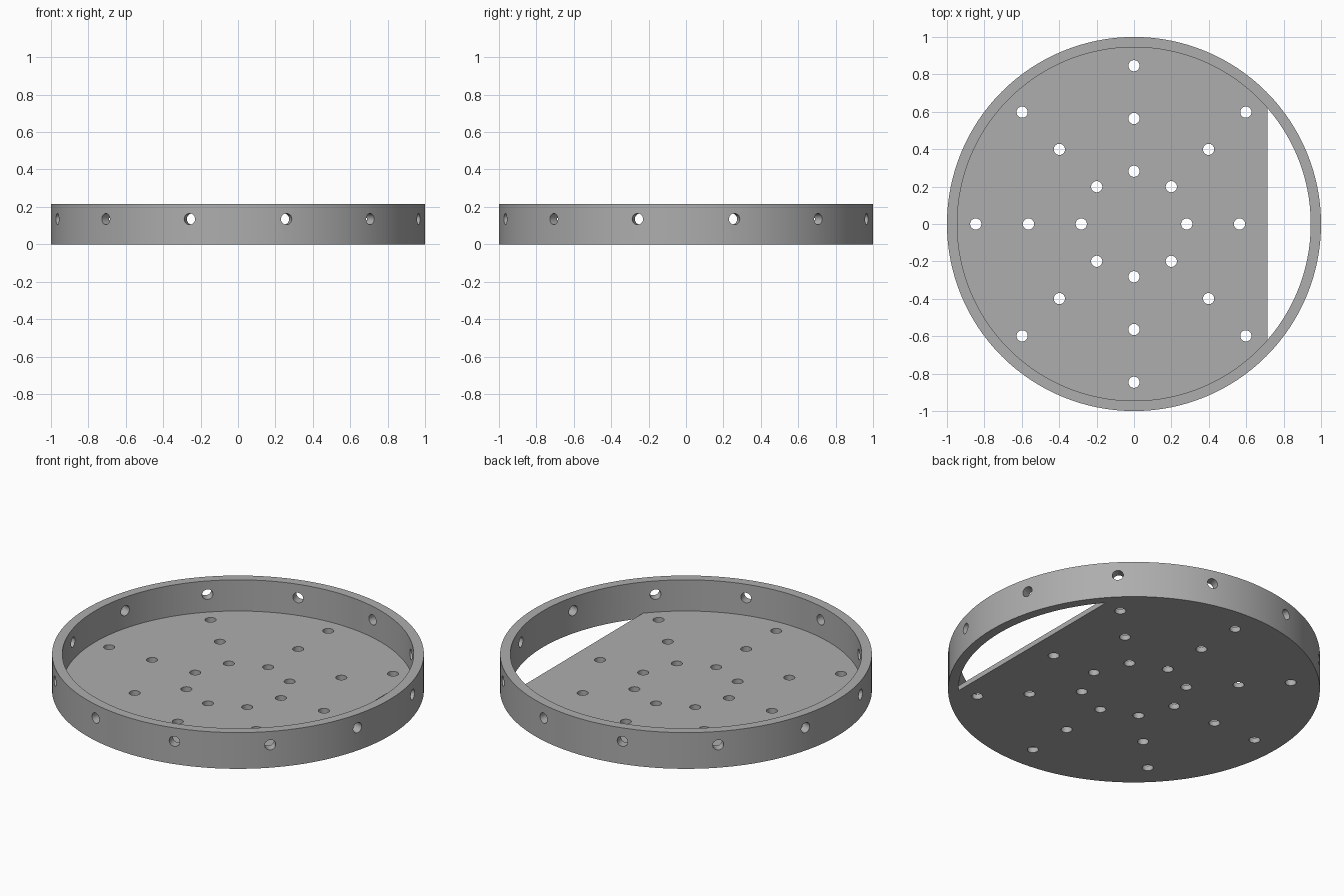
import bpy
import bmesh
from math import cos, sin, radians, pi
from mathutils import Matrix, Vector

OUTER, INNER, HEIGHT, FLOOR = 1.0, 0.945, 0.215, 0.03
CUT_X = 0.715
HOLE_R, WALL_HOLE_Z = 0.03, 0.135
HOLE_SPACING = 0.282

cube = bpy.data.objects.get("Cube")
if cube:
    bpy.data.objects.remove(cube)

grey = bpy.data.materials.new("plain grey")
grey.use_nodes = True
colour = (0.42, 0.42, 0.42, 1)
grey.diffuse_color = colour
grey.node_tree.nodes["Principled BSDF"].inputs["Base Color"].default_value = colour


def add_cylinder(bm, radius, bottom, top, segments=128, place=Matrix()):
    """Cylinder along local z, from bottom to top."""
    middle = Matrix.Translation((0, 0, (bottom + top) / 2))
    bmesh.ops.create_cone(bm, cap_ends=True, segments=segments, radius1=radius,
                          radius2=radius, depth=top - bottom, matrix=place @ middle)


def finish(bm, name):
    mesh = bpy.data.meshes.new(name)
    bm.to_mesh(mesh)
    bm.free()
    mesh.materials.append(grey)
    obj = bpy.data.objects.new(name, mesh)
    bpy.context.collection.objects.link(obj)
    return obj


def cut(target, cutter):
    cutter.hide_render = True
    mod = target.modifiers.new("cut", "BOOLEAN")
    mod.operation = "DIFFERENCE"
    mod.solver = "EXACT"
    mod.object = cutter
    bpy.context.view_layer.objects.active = target
    bpy.ops.object.modifier_apply(modifier=mod.name)
    bpy.data.objects.remove(cutter)


# Solid drum
bm = bmesh.new()
add_cylinder(bm, OUTER, 0, HEIGHT)
tray = finish(bm, "round_tray")

# Hollow above the floor
bm = bmesh.new()
add_cylinder(bm, INNER, FLOOR, HEIGHT + 0.1)
cut(tray, finish(bm, "cavity_cutter"))

# Segment opening on one side of the floor
bm = bmesh.new()
add_cylinder(bm, INNER, -0.1, HEIGHT + 0.1)
result = bmesh.ops.bisect_plane(bm, geom=bm.verts[:] + bm.edges[:] + bm.faces[:],
                                plane_co=(CUT_X, 0, 0), plane_no=(1, 0, 0), clear_inner=True)
bmesh.ops.holes_fill(bm, edges=[e for e in bm.edges if e.is_boundary])
bmesh.ops.recalc_face_normals(bm, faces=bm.faces[:])
cut(tray, finish(bm, "segment_cutter"))

# Floor holes: eight spokes of three, none in the opening
bm = bmesh.new()
for spoke in range(8):
    angle = spoke * pi / 4
    for step in (1, 2, 3):
        r = step * HOLE_SPACING
        x, y = r * cos(angle), r * sin(angle)
        if x < CUT_X:
            add_cylinder(bm, HOLE_R, -0.05, FLOOR + 0.05, 32, Matrix.Translation((x, y, 0)))
cut(tray, finish(bm, "floor_hole_cutter"))

# Twelve radial holes through the wall
bm = bmesh.new()
for i in range(12):
    angle = radians(15 + 30 * i)
    outward = Vector((cos(angle), sin(angle), 0)).to_track_quat("Z", "Y").to_matrix().to_4x4()
    add_cylinder(bm, HOLE_R, INNER - 0.06, OUTER + 0.06, 32,
                 Matrix.Translation((0, 0, WALL_HOLE_Z)) @ outward)
cut(tray, finish(bm, "wall_hole_cutter"))

# Smooth walls with crisp rims
bpy.ops.object.select_all(action="DESELECT")
tray.select_set(True)
bpy.context.view_layer.objects.active = tray
bpy.ops.object.shade_smooth_by_angle(angle=radians(30))
